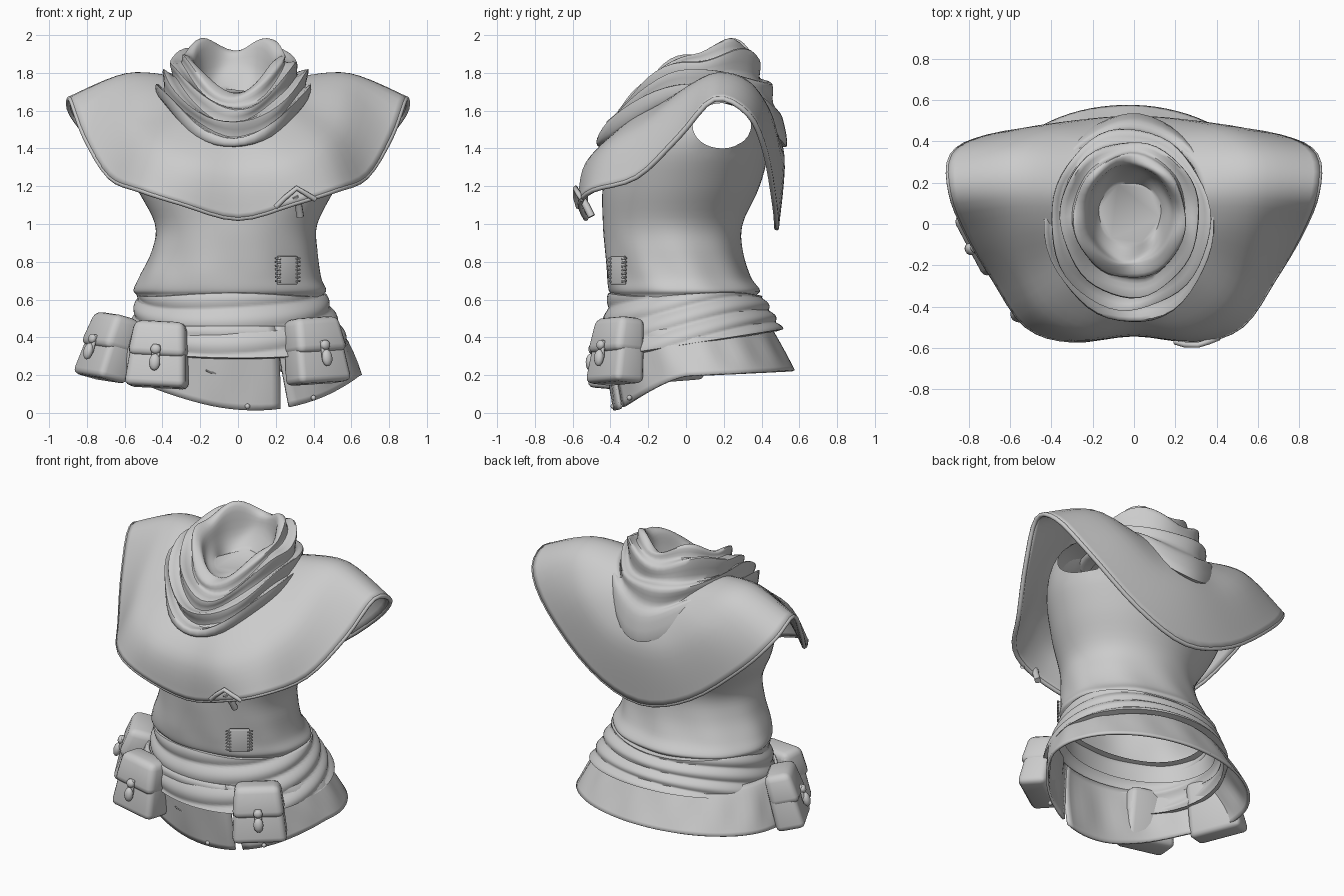
import bpy, bmesh, math
from math import sin, cos, pi
from mathutils import Vector, Matrix

cube = bpy.data.objects.get("Cube")
if cube:
    bpy.data.objects.remove(cube)

cloth = bpy.data.materials.new("grey_cloth")
cloth.use_nodes = True
GREY = (0.6, 0.6, 0.6, 1)
cloth.diffuse_color = GREY
cloth.node_tree.nodes["Principled BSDF"].inputs["Base Color"].default_value = GREY


def finish(name, bm, thick=0, angle=40):
    bmesh.ops.recalc_face_normals(bm, faces=bm.faces)
    me = bpy.data.meshes.new(name)
    bm.to_mesh(me)
    bm.free()
    ob = bpy.data.objects.new(name, me)
    bpy.context.collection.objects.link(ob)
    me.materials.append(cloth)
    if thick:
        mod = ob.modifiers.new("thickness", "SOLIDIFY")
        mod.thickness, mod.offset = thick, 0
    bpy.ops.object.select_all(action="DESELECT")
    ob.select_set(True)
    bpy.context.view_layer.objects.active = ob
    bpy.ops.object.shade_smooth_by_angle(angle=math.radians(angle))


def spline(pts, n, closed=False):
    """Catmull-Rom resampling with n steps per span."""
    pts = [Vector(p) for p in pts]
    k, out = len(pts), []
    for i in range(k if closed else k - 1):
        idx = [(i + d) % k if closed else min(max(i + d, 0), k - 1) for d in (-1, 0, 1, 2)]
        a, b, c, d = (pts[j] for j in idx)
        for s in range(n):
            t = s / n
            out.append(0.5 * (2 * b + (c - a) * t + (2 * a - 5 * b + 4 * c - d) * t * t
                              + (3 * b - a - 3 * c + d) * t ** 3))
    return out if closed else out + [pts[-1]]


def loft(rings, closed=True, cap=False):
    bm = bmesh.new()
    rows = [[bm.verts.new(p) for p in r] for r in rings]
    n = len(rows[0])
    for a, b in zip(rows, rows[1:]):
        for i in range(n if closed else n - 1):
            j = (i + 1) % n
            bm.faces.new((a[i], a[j], b[j], b[i]))
    if cap:
        bm.faces.new(rows[-1])
    return bm


# Torso: stacked ovals given as z, centre x, half width, front y, back y
SECTIONS = [(.5, -.04, .50, -.38, .38), (.61, -.04, .49, -.39, .37), (.65, -.04, .51, -.41, .39),
            (.72, -.04, .48, -.42, .34), (.85, -.02, .44, -.43, .30), (1, -.01, .43, -.44, .30),
            (1.2, -.01, .53, -.44, .39), (1.4, 0, .61, -.39, .44), (1.55, 0, .62, -.29, .44),
            (1.65, 0, .53, -.18, .42), (1.69, 0, .3, -.05, .32)]
rows = spline([(z, hw, (f + b) / 2) for z, cx, hw, f, b in SECTIONS], 5)
depth = spline([((b - f) / 2, cx, 0) for z, cx, hw, f, b in SECTIONS], 5)
rings = []
for (z, hw, cy), (hd, cx, _) in zip(rows, depth):
    ring = []
    for i in range(72):
        a = 2 * pi * i / 72
        pull = max(0, 1 - abs(z - .75) / .25)
        k = 1 + .012 * pull * sin(9 * a + 8 * z)
        ring.append((cx + hw * k * cos(a), cy + hd * k * sin(a), z))
    rings.append(ring)
bm = loft(rings, cap=True)
HOLE_Y, HOLE_Z, HOLE_RY, HOLE_RZ = .19, 1.52, .155, .12


def hole_dist(p):
    return math.hypot((p.y - HOLE_Y) / HOLE_RY, (p.z - HOLE_Z) / HOLE_RZ)


def in_hole(f):
    c = f.calc_center_median()
    return abs(c.x) > .3 and hole_dist(c) < 1


bmesh.ops.delete(bm, geom=[f for f in bm.faces if in_hole(f)], context="FACES")
for v in bm.verts:
    if v.is_boundary and v.co.z > 1:
        d = hole_dist(v.co)
        v.co.y = HOLE_Y + (v.co.y - HOLE_Y) / d
        v.co.z = HOLE_Z + (v.co.z - HOLE_Z) / d
finish("torso_tunic", bm)

# Shoulder cape: half outlines from front centre to back centre, then mirrored
COLLAR = [(0, -.34, 1.5), (.14, -.32, 1.52), (.25, -.25, 1.57), (.31, -.12, 1.64), (.33, .02, 1.72),
          (.33, .15, 1.77), (.29, .27, 1.74), (.21, .36, 1.67), (.1, .42, 1.59), (0, .44, 1.56)]
MIDDLE = [(0, -.51, 1.28), (.24, -.52, 1.32), (.43, -.42, 1.4), (.54, -.23, 1.5), (.58, 0, 1.69),
          (.59, .17, 1.785), (.57, .33, 1.74), (.46, .44, 1.58), (.24, .49, 1.4), (0, .51, 1.35)]
HEM = [(0, -.53, 1.03), (.3, -.56, 1.11), (.52, -.49, 1.18), (.68, -.26, 1.25), (.81, -.04, 1.46),
       (.885, .15, 1.66), (.88, .33, 1.58), (.71, .42, 1.38), (.36, .47, 1.1), (0, .48, .98)]


def mirrored(half):
    return spline(half + [(-x, y, z) for x, y, z in half[-2:0:-1]], 4, True)


columns = [spline(c, 6) for c in zip(*[mirrored(h) for h in (COLLAR, MIDDLE, HEM)])]
finish("shoulder_cape", loft(list(zip(*columns))), thick=.025)


def tube(name, pts, r, closed=False):
    cu = bpy.data.curves.new(name, "CURVE")
    cu.dimensions, cu.bevel_depth, cu.bevel_resolution = "3D", r, 2
    sp = cu.splines.new("POLY")
    sp.points.add(len(pts) - 1)
    for p, co in zip(sp.points, pts):
        p.co = (*co, 1)
    sp.use_cyclic_u, cu.use_fill_caps = closed, True
    cu.materials.append(cloth)
    bpy.context.collection.objects.link(bpy.data.objects.new(name, cu))


tube("cape_hem", mirrored(HEM), .014, True)
# Folded clip on the cape hem
tube("hem_clip", [(.2, -.57, 1.09), (.25, -.585, 1.14), (.31, -.585, 1.19), (.36, -.57, 1.16), (.41, -.55, 1.13)], .014)
tube("clip_tail", [(.3, -.56, 1.15), (.32, -.53, 1.1), (.33, -.5, 1.04)], .02)

# Draped cowl: half width, front y, back y, then heights at front, side and back
FOLDS = [(.15, -.1, .2, 1.69, 1.70, 1.71), (.19, -.17, .27, 1.68, 1.78, 1.82),
         (.22, -.2, .29, 1.7, 1.88, 1.91), (.27, -.26, .33, 1.67, 1.9, 1.92),
         (.275, -.27, .35, 1.61, 1.85, 1.87), (.335, -.35, .40, 1.61, 1.86, 1.85),
         (.33, -.345, .40, 1.54, 1.79, 1.77), (.385, -.42, .455, 1.53, 1.81, 1.73),
         (.375, -.40, .455, 1.46, 1.73, 1.64), (.41, -.47, .505, 1.46, 1.75, 1.57),
         (.395, -.46, .535, 1.4, 1.66, 1.4), (.3, -.36, .45, 1.42, 1.66, 1.45)]
rings = []
for row, (hw, f, b, zf, zs, zb) in enumerate(FOLDS):
    ring = []
    for i in range(48):
        a = 2 * pi * i / 48
        s = sin(a)
        z = zs + (zb - zs) * s ** 3 if s > 0 else zs + (zf - zs) * s * s
        if s > 0 and row in (2, 3, 4, 5):
            z += .065 * sin(2 * a) ** 2
        k = 1 + .015 * sin(3 * a + 1.2 * row) + .01 * sin(7 * a + row)
        ring.append((-.02 + hw * k * cos(a), (f + b) / 2 + (b - f) / 2 * k * s, z + .01 * sin(4 * a + 2 * row)))
    rings.append(ring)
columns = [spline(c, 4) for c in zip(*rings)]
finish("draped_cowl", loft(list(zip(*columns))[::-1], cap=True), angle=50)

# Waist sash: flaring band with slanted wrapped folds
rings = []
for r in range(33):
    t = r / 32
    ring = []
    for i in range(80):
        a = 2 * pi * i / 80
        fold = .02 * abs(sin(pi * (3 * t + .8 * sin(a + .3)))) - .008
        if r in (0, 32):
            fold = -.03
        x = -.035 * (1 - t) + (.49 + .1 * t + fold) * cos(a)
        y = (.40 + .09 * t + fold) * sin(a) + .02 * t
        ring.append((x, y, (1 - t) * (.635 + .01 * sin(3 * a)) + t * (.355 + .16 * y)))
    rings.append(ring)
finish("waist_sash", loft(rings), angle=50)

# Skirt: flared cloth with a slit in front and a slanted hem
SLIT = -pi / 2 + .42
rings = []
for r in range(13):
    t = r / 12
    ring = []
    for i in range(81):
        gap = .05 * max(0, t - .25)
        a = SLIT + gap + (2 * pi - 2 * gap) * i / 80
        k = 1 + .012 * sin(14 * a) * sin(pi * t)
        x = -.03 + (.54 + .14 * t ** .7) * k * cos(a)
        y = .095 * t + (.44 + .035 * t) * k * sin(a)
        low = .195 + .05 * y - 1.1 * min(0, y) ** 2 + .3 * x * min(0, y)
        ring.append((x, y, .46 * (1 - t) + low * t))
    rings.append(ring)
finish("skirt", loft(rings, closed=False), thick=.015)


def block(name, mat, size, centre, taper=1, bevel=.03, lean=0):
    """Bevelled box, its top scaled by taper and pushed back by lean."""
    bm = bmesh.new()
    bmesh.ops.create_cube(bm, size=1)
    for v in bm.verts:
        top = v.co.z > 0
        v.co = Vector(v.co[i] * size[i] * (taper if top and i < 2 else 1) for i in range(3))
        v.co.y += lean if top else 0
        v.co += Vector(centre)
    bmesh.ops.bevel(bm, geom=bm.edges[:], offset=bevel, segments=3, profile=.5, affect="EDGES")
    bm.transform(mat)
    finish(name, bm)


def bead(name, mat, centre, size):
    bm = bmesh.new()
    bmesh.ops.create_uvsphere(bm, u_segments=14, v_segments=8, radius=1)
    bm.transform(mat @ Matrix.Translation(centre) @ Matrix.Diagonal((*size, 1)))
    finish(name, bm)


# Belt pouches with flap and toggle: position, then turn, tilt and pitch
for side, pos, turn, tilt, pitch in (("right_front", (-.42, -.40, .315), -10, 3, -5),
                                     ("left_front", (.41, -.37, .335), 33, -3, -6),
                                     ("right_hip", (-.69, -.07, .355), -62, 4, -14)):
    m = Matrix.Translation(pos)
    for angle, axis in ((turn, "Z"), (tilt, "Y"), (pitch, "X")):
        m = m @ Matrix.Rotation(math.radians(angle), 4, axis)
    block(side + "_pouch", m, (.33, .18, .34), (0, 0, -.01), .82, .035, .02)
    block(side + "_pouch_flap", m, (.315, .185, .19), (0, -.002, .075), .86, .04, .016)
    block(side + "_pouch_strap", m, (.045, .02, .1), (0, -.092, -.01), 1, .008)
    bead(side + "_toggle_top", m, (0, -.1, .015), (.028, .02, .026))
    bead(side + "_toggle_bottom", m, (0, -.105, -.055), (.03, .024, .045))

# Sewn patch with stitches down both edges
m = Matrix.Translation((.26, -.358, .755)) @ Matrix.Rotation(math.radians(35), 4, "Z")
block("patch", m, (.125, .02, .15), (0, 0, 0), 1, .006)
for i in range(7):
    for s in (-1, 1):
        z = -.06 + .02 * i
        tube("patch_stitch", [m @ Vector((s * .05, -.013, z)), m @ Vector((s * .08, -.004, z + .004))], .005)

# Small skirt details: curved seam and hem studs
tube("skirt_seam", [(x, -.412, .21 + 6 * (x + .12) ** 2) for x in (-.17, -.145, -.12, -.095, -.07)], .004)
for x, y, z in ((.05, -.385, .035), (.4, -.3, .08)):
    bead("hem_stud", Matrix.Identity(4), (x, y, z), (.014, .014, .014))
